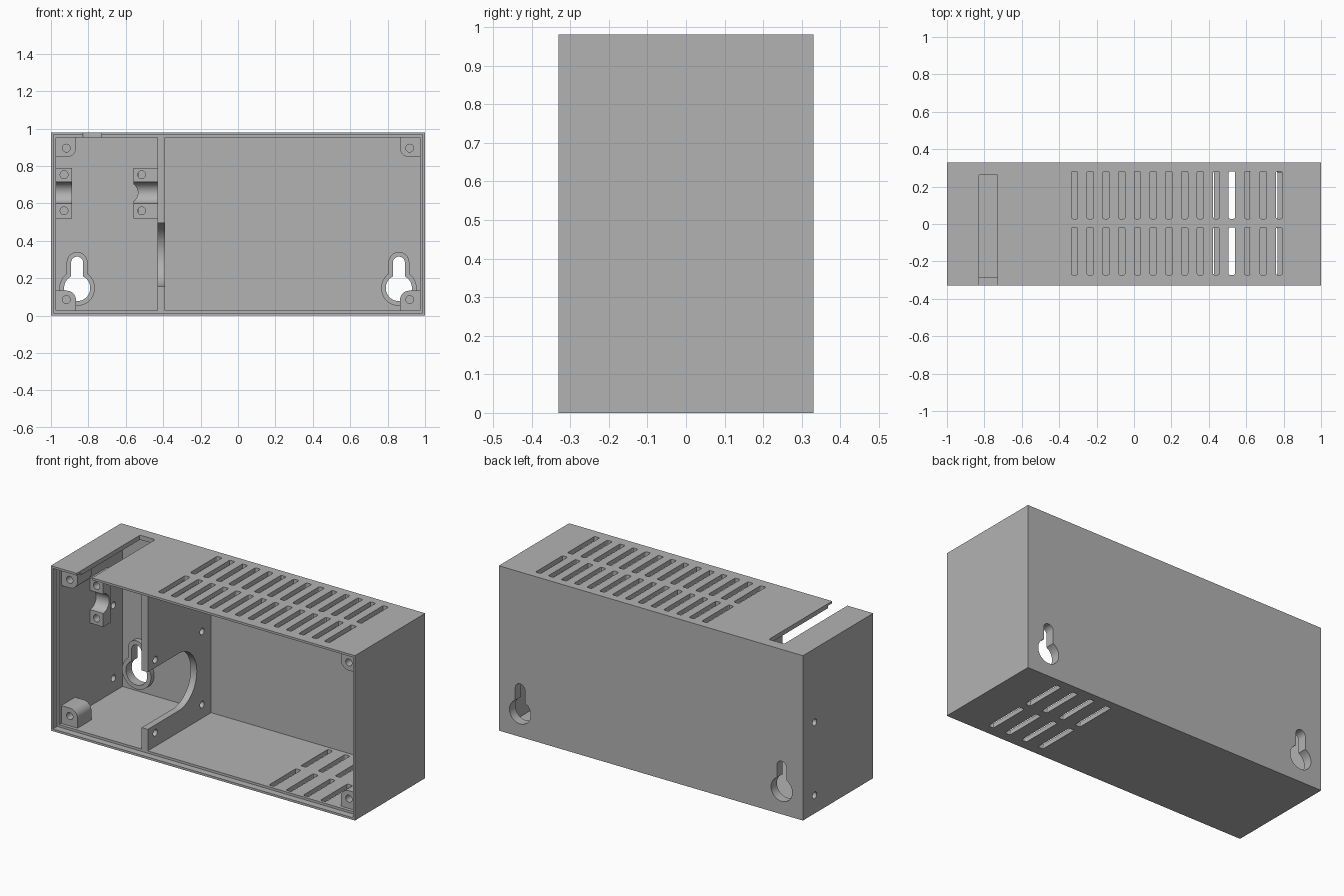
import bpy, bmesh, math

if "Cube" in bpy.data.objects:
    bpy.data.objects.remove(bpy.data.objects["Cube"])

grey = bpy.data.materials.new("plain grey")
grey.diffuse_color = (0.45, 0.45, 0.45, 1)
grey.use_nodes = True
grey.node_tree.nodes["Principled BSDF"].inputs["Base Color"].default_value = grey.diffuse_color


# --- 2D profile helpers ---
def arc(cx, cy, r, a0, a1, n=12):
    return [(cx + r * math.cos(math.radians(a0 + (a1 - a0) * i / n)),
             cy + r * math.sin(math.radians(a0 + (a1 - a0) * i / n))) for i in range(n + 1)]


def circle(cx, cy, r, n=24):
    return arc(cx, cy, r, 0, 360, n)[:-1]


def rect(a0, a1, b0, b1):
    return [(a0, b0), (a1, b0), (a1, b1), (a0, b1)]


def round_rect(a0, a1, b0, b1, r=0.008):
    return (arc(a1 - r, b1 - r, r, 0, 90, 3) + arc(a0 + r, b1 - r, r, 90, 180, 3)
            + arc(a0 + r, b0 + r, r, 180, 270, 3) + arc(a1 - r, b0 + r, r, 270, 360, 3))


def keyhole(cx, cz, big, small, top):
    a = math.degrees(math.acos(small / big))
    return arc(cx, cz, big, a, -180 - a, 32) + arc(cx, top - small, small, 180, 0, 16)


# --- solid helpers ---
def solid(name, prisms):
    """Each prism is (axis, profile, low, high); profile is in the other two axes."""
    bm = bmesh.new()
    for axis, pts, lo, hi in prisms:
        place = {'x': lambda p, h: (h, p[0], p[1]),
                 'y': lambda p, h: (p[0], h, p[1]),
                 'z': lambda p, h: (p[0], p[1], h)}[axis]
        low = [bm.verts.new(place(p, lo)) for p in pts]
        high = [bm.verts.new(place(p, hi)) for p in pts]
        bm.faces.new(low)
        bm.faces.new(high)
        for i in range(len(pts)):
            j = (i + 1) % len(pts)
            bm.faces.new((low[i], low[j], high[j], high[i]))
    bmesh.ops.recalc_face_normals(bm, faces=bm.faces)
    mesh = bpy.data.meshes.new(name)
    bm.to_mesh(mesh)
    bm.free()
    mesh.materials.append(grey)
    obj = bpy.data.objects.new(name, mesh)
    bpy.context.collection.objects.link(obj)
    return obj


def select(obj):
    bpy.ops.object.select_all(action='DESELECT')
    obj.select_set(True)
    bpy.context.view_layer.objects.active = obj


def cut(obj, prisms):
    cutter = solid("cutter", prisms)
    cutter.hide_render = True
    mod = obj.modifiers.new("cut", 'BOOLEAN')
    mod.operation, mod.solver, mod.object = 'DIFFERENCE', 'EXACT', cutter
    select(obj)
    bpy.ops.object.modifier_apply(modifier=mod.name)
    bpy.data.objects.remove(cutter)


def finish(obj):
    select(obj)
    bpy.ops.object.shade_smooth_by_angle()


H, D, T = 0.98, 0.33, 0.027          # height, half depth, wall thickness
IN = D - 0.025                       # inner face of the back wall
KEY_X, KEY_Z = 0.86, 0.147
FAN_Z = 0.325

# --- case shell, open at the front with a stepped rim ---
shell = solid("case_shell", [('z', rect(-1, 1, -D, D), 0, H)])
cut(shell, [('y', rect(-1 + T, 1 - T, T, H - T), -0.5, IN)])
cut(shell, [('y', rect(-0.987, 0.987, 0.013, H - 0.013), -0.5, -0.29)])

# keyholes, vents, cable slot and screw holes through the shell
openings = [('y', keyhole(s * KEY_X, KEY_Z, 0.07, 0.032, 0.315), 0.2, 0.4) for s in (-1, 1)]
for y0, y1 in ((-0.272, -0.018), (0.028, 0.282)):
    for i in range(14):
        x = -0.318 + 0.0841 * i
        openings.append(('z', round_rect(x - 0.017, x + 0.017, y0, y1), 0.9, 1.1))
    for i in range(4):
        x = 0.41 + 0.113 * i
        openings.append(('z', round_rect(x - 0.017, x + 0.017, y0, y1), -0.1, 0.1))
openings.append(('z', round_rect(-0.83, -0.73, -0.5, 0.265), 0.9, 1.1))
for z in (0.108, 0.542):
    openings.append(('x', circle(0.22, z, 0.02), -1.1, -0.9))
cut(shell, openings)
finish(shell)

# --- raised rims around the keyholes ---
for side, s in (("left", -1), ("right", 1)):
    boss = solid(side + "_keyhole_rim",
                 [('y', keyhole(s * KEY_X, KEY_Z, 0.095, 0.056, 0.34), IN - 0.03, IN + 0.005)])
    cut(boss, [('y', keyhole(s * KEY_X, KEY_Z, 0.07, 0.032, 0.315), 0.2, 0.4)])
    finish(boss)

# --- corner screw posts, rounded towards the inside ---
for side, s in (("left", -1), ("right", 1)):
    for level, v in (("lower", -1), ("upper", 1)):
        pts = [(0.98, 0.48), (0.98, 0.357), (0.916, 0.357)]
        pts = [(0.98, 0.475), (0.98, 0.357)] + arc(0.916, 0.407, 0.05, 270, 180, 10) + [(0.866, 0.475)]
        place = lambda p: (s * p[0], H / 2 + v * p[1])
        post = solid(f"{level}_{side}_post", [('y', [place(p) for p in pts], -0.27, -0.14)])
        hx, hz = place((0.918, 0.405))
        cut(post, [('y', circle(hx, hz, 0.021), -0.4, -0.16)])
        finish(post)

# --- dividing wall with a U-shaped fan opening and four screw holes ---
divider = solid("fan_divider", [('x', rect(-0.29, IN + 0.005, T - 0.005, H - T + 0.005), -0.43, -0.39)])
slot = [(-0.5, FAN_Z - 0.17)] + arc(0, FAN_Z, 0.17, -90, 90, 24) + [(-0.5, FAN_Z + 0.17)]
cut(divider, [('x', slot, -0.6, -0.2)]
    + [('x', circle(y, z, 0.02), -0.6, -0.2) for y in (-0.22, 0.22) for z in (0.108, 0.542)])
finish(divider)

# --- two cable clamp seats with sloped backs ---
seats = (("wall_clamp_seat", [(-0.98, 0), (-0.887, 0), (-0.887, 0.075), (-0.98, 0.168)], -0.93),
         ("divider_clamp_seat", [(-0.425, 0), (-0.558, 0), (-0.558, 0.034), (-0.425, 0.167)], -0.515))
for name, pts, hx in seats:
    seat = solid(name, [('z', pts, 0.52, 0.79)])
    cut(seat, [('x', circle(0, 0.657, 0.057, 32), -0.973 if hx < -0.9 else -0.7, -0.7 if hx < -0.9 else -0.43)]
        + [('y', circle(hx, z, 0.021), -0.1, 0.06) for z in (0.56, 0.753)])
    finish(seat)
